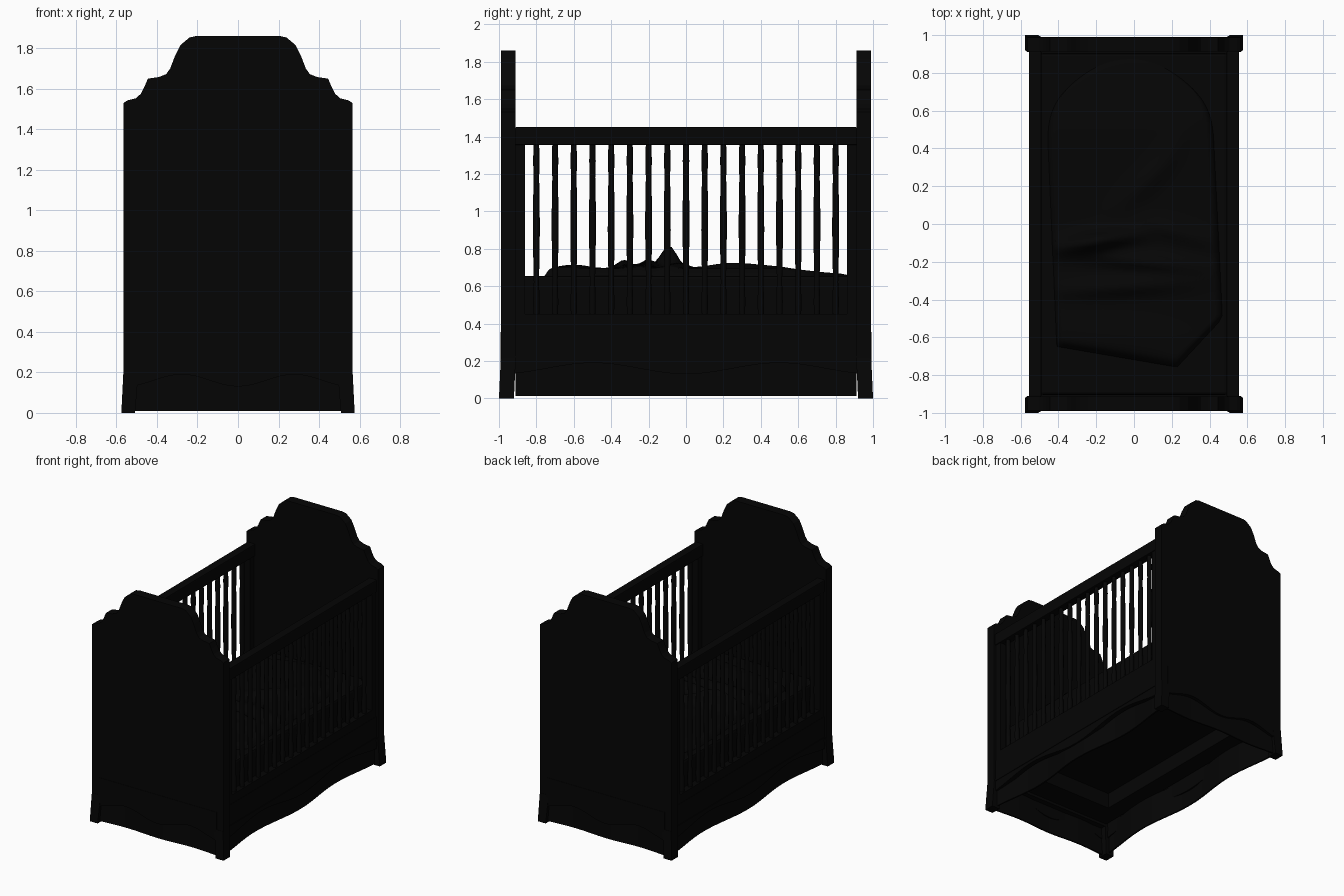
import bpy, bmesh, math
from mathutils import Vector

if "Cube" in bpy.data.objects:
    bpy.data.objects.remove(bpy.data.objects["Cube"])

black = bpy.data.materials.new("black_paint")
black.diffuse_color = (0.0015, 0.0015, 0.0015, 1)
black.use_nodes = True
black.node_tree.nodes["Principled BSDF"].inputs["Base Color"].default_value = black.diffuse_color


def finish(name, bm, smooth=False):
    bmesh.ops.recalc_face_normals(bm, faces=bm.faces)
    me = bpy.data.meshes.new(name)
    bm.to_mesh(me)
    bm.free()
    me.materials.append(black)
    ob = bpy.data.objects.new(name, me)
    bpy.context.collection.objects.link(ob)
    if smooth:
        for p in me.polygons:
            p.use_smooth = True
    return ob


def box(name, x, y, z, bevel=0.0):
    bm = bmesh.new()
    bmesh.ops.create_cube(bm, size=1)
    for v in bm.verts:
        v.co = Vector([r[0] + (c + 0.5) * (r[1] - r[0]) for c, r in zip(v.co, (x, y, z))])
    ob = finish(name, bm)
    if bevel:
        m = ob.modifiers.new("bevel", 'BEVEL')
        m.width, m.segments = bevel, 2
    return ob


def prism(name, pts, axis, lo, hi):
    """Extrude a 2D outline along x, y or z."""
    put = {'x': lambda u, w: (lo, u, w), 'y': lambda u, w: (u, lo, w),
           'z': lambda u, w: (u, w, lo)}[axis]
    bm = bmesh.new()
    f = bm.faces.new([bm.verts.new(put(u, w)) for u, w in pts])
    g = bmesh.ops.extrude_face_region(bm, geom=[f])
    d = Vector([hi - lo if a == axis else 0 for a in 'xyz'])
    bmesh.ops.translate(bm, verts=[v for v in g['geom'] if isinstance(v, bmesh.types.BMVert)], vec=d)
    return finish(name, bm)


def span(s, a, b):
    return (min(s * a, s * b), max(s * a, s * b))


STEPS = [-1 + i / 12 for i in range(25)]


def wave(t):
    return math.cos(2 * math.pi * t * 0.92)


def wavy_apron(half, top):
    """Outline with a straight top and a double-arched lower edge."""
    return [(t * half, 0.16 - 0.03 * wave(t)) for t in STEPS] + [(half, top), (-half, top)]


def bowed_skirt(half, face, depth):
    """Plan of a thin skirt that bows inward under each arch."""
    front = [(t * half, face - depth * (1 - wave(t)) / 2) for t in STEPS]
    return front + [(u, d - 0.012) for u, d in reversed(front)]


# Scalloped end boards, each with an apron and a skirt
half = [(0.565, 0.22), (0.565, 1.53), (0.545, 1.543), (0.505, 1.553), (0.48, 1.575),
        (0.462, 1.61), (0.445, 1.65), (0.39, 1.658), (0.355, 1.672), (0.335, 1.70),
        (0.31, 1.765), (0.285, 1.815), (0.24, 1.853), (0.21, 1.86)]
outline = half + [(-x, z) for x, z in reversed(half)]
for s, tag in ((-1, "front"), (1, "back")):
    prism(tag + "_end_board", outline, 'y', *span(s, 0.912, 0.988))
    prism(tag + "_end_apron", wavy_apron(0.51, 0.355), 'y', *span(s, 0.955, 0.991))
    plan = [(u, s * d) for u, d in bowed_skirt(0.515, 0.975, 0.015)]
    prism(tag + "_end_skirt", plan, 'z', 0.01, 0.24)

# Flared legs, one at each corner
for sx in (-1, 1):
    for sy in (-1, 1):
        bm = bmesh.new()
        bmesh.ops.create_cube(bm, size=1)
        for v in bm.verts:
            top = v.co.z > 0
            x = (0.565 if top else 0.576) if v.co.x > 0 else (0.49 if top else 0.508)
            y = (0.99 if top else 1.0) if v.co.y > 0 else (0.91 if top else 0.92)
            v.co = (sx * x, sy * y, 0.22 if top else 0)
        finish("leg", bm)

# Slatted sides with rails, stiles, apron and skirt
slat_profile = [(0.45, 0.017), (0.52, 0.019), (0.62, 0.015), (0.75, 0.018), (0.9, 0.020),
                (1.05, 0.019), (1.18, 0.016), (1.27, 0.019), (1.36, 0.016)]
for s, tag in ((-1, "left"), (1, "right")):
    box(tag + "_top_rail", span(s, 0.49, 0.557), (-0.914, 0.914), (1.355, 1.45), 0.006)
    box(tag + "_lower_rail", span(s, 0.50, 0.55), (-0.914, 0.914), (0.385, 0.452))
    prism(tag + "_apron", wavy_apron(0.915, 0.385), 'x', *span(s, 0.515, 0.552))
    box(tag + "_apron_moulding", span(s, 0.55, 0.557), (-0.912, 0.912), (0.212, 0.226))
    plan = [(s * d, u) for u, d in bowed_skirt(0.912, 0.54, 0.045)]
    prism(tag + "_skirt", plan, 'z', 0.012, 0.24)
    for sy in (-1, 1):
        box(tag + "_stile", span(s, 0.50, 0.55), span(sy, 0.86, 0.914), (0.45, 1.362))
    for i in range(17):
        bm = bmesh.new()
        rings = []
        for z, r in slat_profile:
            rings.append([bm.verts.new((s * 0.525 + r * math.cos((k + .5) * math.pi / 4),
                                        (i - 8) * 0.1 + r * math.sin((k + .5) * math.pi / 4), z))
                          for k in range(8)])
        for a, b in zip(rings, rings[1:]):
            for k in range(8):
                bm.faces.new((a[k], a[(k + 1) % 8], b[(k + 1) % 8], b[k]))
        finish(tag + "_slat", bm, True)

# Base frame and mattress
box("mattress_base", (-0.51, 0.51), (-0.912, 0.912), (0.36, 0.42))
for s in (-1, 1):
    box("base_runner", span(s, 0.36, 0.50), (-0.912, 0.912), (0.24, 0.36))
    box("base_crossbar", (-0.36, 0.36), span(s, 0.72, 0.912), (0.24, 0.36))
box("mattress", (-0.495, 0.495), (-0.905, 0.905), (0.42, 0.655), 0.015)

# Rumpled blanket: (x, y, height, along-fold width, across-fold width, angle)
folds = [(-0.2, -0.09, 0.12, 0.2, 0.05, 0.15), (0.06, 0.22, 0.025, 0.2, 0.06, 0.75),
         (0.05, -0.2, 0.05, 0.3, 0.045, -0.1), (-0.05, -0.33, 0.045, 0.35, 0.05, 0.06),
         (0.2, 0.4, 0.015, 0.2, 0.06, 1.0), (-0.1, -0.6, 0.02, 0.4, 0.1, -0.1),
         (0.25, -0.05, 0.03, 0.2, 0.05, -0.3)]
bm = bmesh.new()
bmesh.ops.create_grid(bm, x_segments=44, y_segments=70, size=1)
for v in bm.verts:
    u, w = v.co.x, v.co.y
    # lower edge hangs to a turned-over corner, upper edge is rounded
    left, right = -0.44 - 0.03 * w, 0.44 - 0.03 * w
    x = (left + right) / 2 + u * (right - left) / 2
    low = -0.65 - 0.11 * (u + 1) / 1.45 if u < 0.45 else -0.76 + 0.26 * (u - 0.45) / 0.55
    high = 0.88 - 0.16 * u * u
    y = low + (w + 1) / 2 * (high - low)
    if w > 0.5:
        x *= 1 - 0.25 * ((w - 0.5) / 0.5) ** 3
    h = 0.695 - 0.03 * max(0, (y - 0.5) / 0.35)
    for fx, fy, fh, la, lc, ang in folds:
        a = (x - fx) * math.cos(ang) + (y - fy) * math.sin(ang)
        c = (y - fy) * math.cos(ang) - (x - fx) * math.sin(ang)
        h += fh * math.exp(-(a / la) ** 2 - (c / lc) ** 2)
    edge = min(1, (1 - max(abs(u), abs(w))) / 0.05)
    v.co = (x, y, 0.652 + (h - 0.652) * math.sqrt(max(edge, 0)))
finish("blanket", bm, True)
